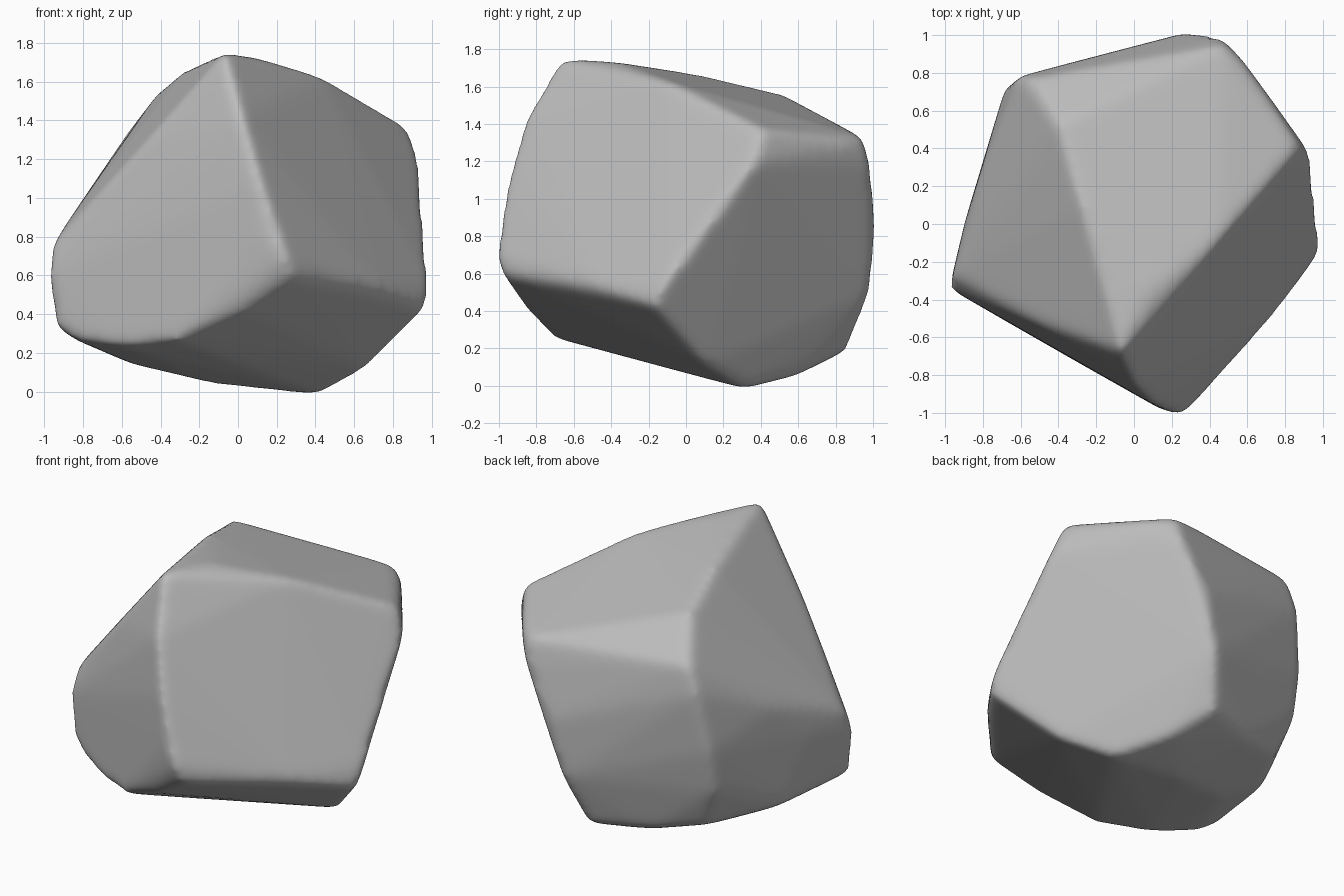
import bpy
import bmesh

old = bpy.data.objects.get("Cube")
if old:
    bpy.data.objects.remove(old, do_unlink=True)

# Corners of the boulder, grouped by the region they shape
crest = [(-.07, -.68, 1.75), (-.09, -.5, 1.74), (.08, -.36, 1.73), (.44, -.1, 1.63),
         (-.28, .1, 1.66), (-.4, .52, 1.56), (-.56, .77, 1.35)]
right_shoulder = [(.88, .41, 1.37), (.94, .37, 1.2), (.59, .86, 1.29), (.47, .95, 1.33),
                  (.47, .99, 1.18)]
right_foot = [(.99, -.1, .56), (.98, -.17, .43), (.74, -.49, .54), (.66, .11, .11)]
front_nose = [(.25, -1.02, .69), (.29, -.98, .59), (.14, -.98, .8), (.11, -.96, 1.1),
              (.02, -.87, 1.42), (.02, -.86, .41)]
left_tip = [(-.98, -.34, .6), (-.96, -.28, .76), (-.94, -.36, .33), (-.83, -.42, .26),
            (-.82, .25, .95), (-.9, 0, .7), (-.5, -.53, 1.26), (-.27, -.6, 1.52)]
front_foot = [(-.32, -.72, .26), (-.6, -.56, .23)]
base = [(.43, .32, -.02), (.25, .6, .05), (.1, .86, .18), (-.27, .74, .19), (-.57, .62, .25),
        (-.8, .06, .27), (-.83, .19, .29), (-.13, .3, .04), (-.55, .15, .14)]
back = [(.3, 1.02, .85), (.2, .99, .5), (-.62, .78, 1.18), (-.68, .73, .8), (-.68, .68, .52)]
corners = crest + right_shoulder + right_foot + front_nose + left_tip + front_foot + base + back


def make_material(name, colour):
    """One flat colour for both viewport and render."""
    material = bpy.data.materials.new(name)
    material.use_nodes = True
    material.diffuse_color = colour
    shader = material.node_tree.nodes["Principled BSDF"]
    shader.inputs["Base Color"].default_value = colour
    shader.inputs["Roughness"].default_value = .8
    return material


def make_hull(name, points):
    """Wrap the points in a convex skin."""
    mesh = bpy.data.meshes.new(name)
    bm = bmesh.new()
    for point in points:
        bm.verts.new(point)
    hull = bmesh.ops.convex_hull(bm, input=bm.verts[:])
    loose = [g for g in hull["geom_interior"] if isinstance(g, bmesh.types.BMVert)]
    bmesh.ops.delete(bm, geom=loose, context="VERTS")
    bmesh.ops.recalc_face_normals(bm, faces=bm.faces[:])
    bm.to_mesh(mesh)
    bm.free()
    obj = bpy.data.objects.new(name, mesh)
    bpy.context.scene.collection.objects.link(obj)
    return obj


# Boulder: faceted hull, worn down along its edges
boulder = make_hull("boulder", corners)
boulder.data.materials.append(make_material("stone grey", (.5, .5, .5, 1)))
remesh = boulder.modifiers.new("even_skin", "REMESH")
remesh.mode = "VOXEL"
remesh.voxel_size = .02
remesh.use_smooth_shade = True
wear = boulder.modifiers.new("worn_edges", "SMOOTH")
wear.factor = .5
wear.iterations = 40
